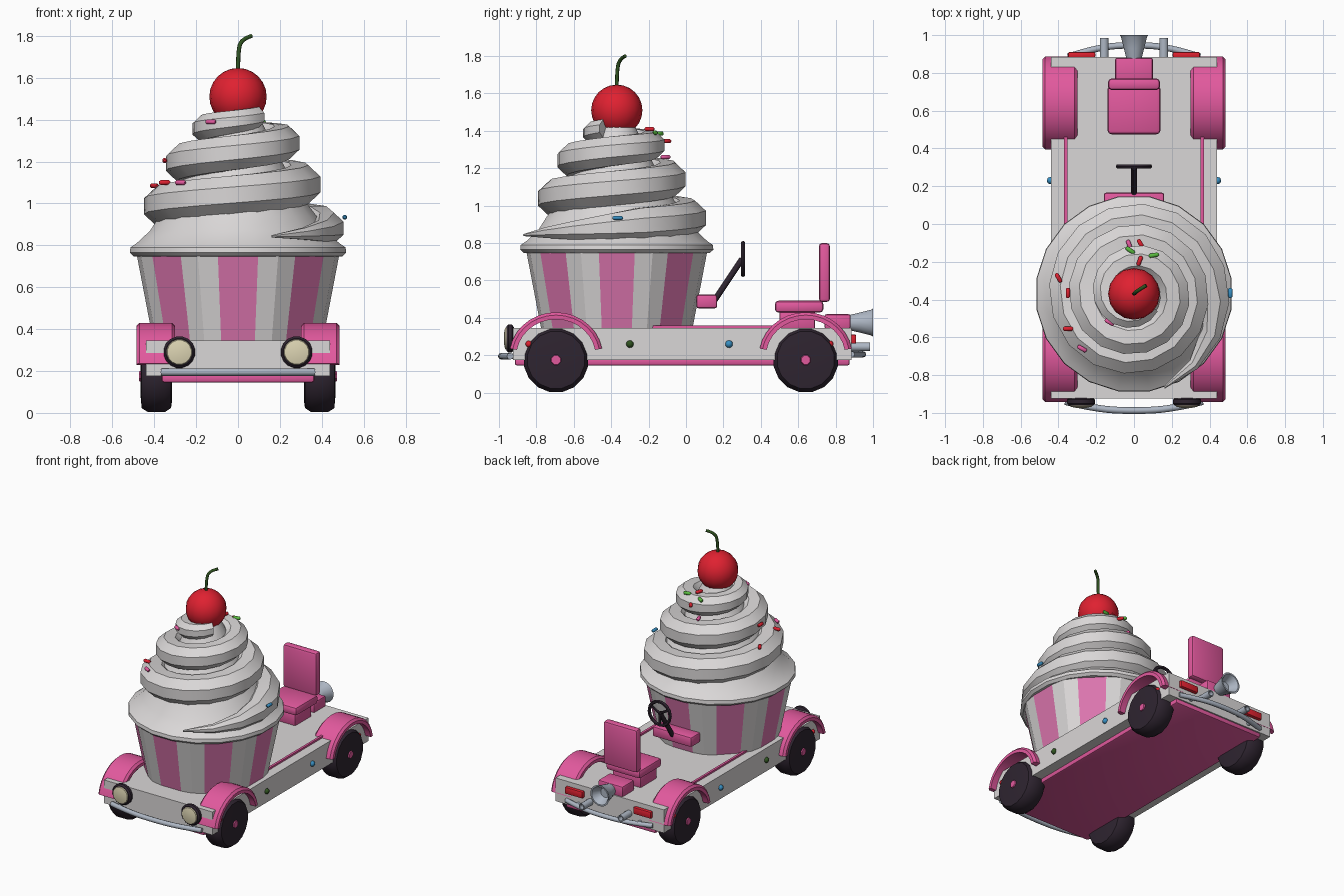
import bpy, bmesh, math
from mathutils import Vector, Matrix

cube = bpy.data.objects.get("Cube")
if cube:
    bpy.data.objects.remove(cube)


def material(name, *rgb):
    m = bpy.data.materials.new(name)
    m.use_nodes = True
    m.diffuse_color = (*rgb, 1)
    m.node_tree.nodes["Principled BSDF"].inputs["Base Color"].default_value = (*rgb, 1)
    return m


PINK = material("pink paint", .76, .10, .34)
STRIPE = material("pale pink paper", .72, .18, .43)
WHITE = material("off white", .70, .68, .68)
METAL = material("blue grey metal", .42, .47, .55)
BLACK = material("dark rubber", .028, .018, .03)
RED = material("cherry red", .74, .015, .03)
GREEN = material("stem green", .03, .09, .015)
LIME = material("lime green", .10, .50, .05)
BLUE = material("sky blue", .04, .28, .55)
LENS = material("lamp cream", .72, .66, .45)


def finish(name, bm, *mats, angle=35):
    bmesh.ops.recalc_face_normals(bm, faces=bm.faces)
    me = bpy.data.meshes.new(name)
    bm.to_mesh(me)
    bm.free()
    for m in mats:
        me.materials.append(m)
    ob = bpy.data.objects.new(name, me)
    bpy.context.collection.objects.link(ob)
    bpy.ops.object.select_all(action='DESELECT')
    ob.select_set(True)
    bpy.context.view_layer.objects.active = ob
    bpy.ops.object.shade_smooth_by_angle(angle=math.radians(angle))
    return ob


def skin(bm, rings):
    """Join closed rings of points and cap both ends."""
    vs = [[bm.verts.new(p) for p in ring] for ring in rings]
    n = len(vs[0])
    for a, b in zip(vs, vs[1:]):
        for i in range(n):
            bm.faces.new((a[i], a[(i + 1) % n], b[(i + 1) % n], b[i]))
    bm.faces.new(vs[0])
    bm.faces.new(vs[-1])


def box(name, mat, x, y, z, bevel=0.0):
    """Box from (low, high) pairs."""
    bm = bmesh.new()
    bmesh.ops.create_cube(bm, size=1)
    for v in bm.verts:
        v.co = [lo + (hi - lo) * (c + .5) for c, (lo, hi) in zip(v.co, (x, y, z))]
    if bevel:
        bmesh.ops.bevel(bm, geom=bm.edges[:], offset=bevel, segments=2, profile=.5, affect='EDGES')
    return finish(name, bm, mat)


def lathe(name, mat, origin, axis, profile, sides=16, angle=35):
    """Spin (radius, height) pairs about an axis."""
    rot = Vector(axis).to_track_quat('Z', 'Y').to_matrix()
    bm = bmesh.new()
    turns = [math.tau * (i + .5) / sides for i in range(sides)]
    skin(bm, [[Vector(origin) + rot @ Vector((r * math.cos(a), r * math.sin(a), h))
               for a in turns] for r, h in profile])
    return finish(name, bm, mat, angle=angle)


def rod(name, mat, a, b, r, sides=10):
    d = Vector(b) - Vector(a)
    return lathe(name, mat, a, d, [(r, 0), (r, d.length)], sides, 50)


def ball(name, mat, at, r, u=8, v=6):
    bm = bmesh.new()
    bmesh.ops.create_uvsphere(bm, u_segments=u, v_segments=v, radius=r,
                              matrix=Matrix.Translation(at))
    return finish(name, bm, mat, angle=50)


def pipe(name, mat, points, r):
    """Round bar along a smooth path."""
    cu = bpy.data.curves.new(name, 'CURVE')
    cu.dimensions = '3D'
    cu.bevel_depth, cu.bevel_resolution, cu.use_fill_caps = r, 2, True
    sp = cu.splines.new('NURBS')
    sp.points.add(len(points) - 1)
    for p, co in zip(sp.points, points):
        p.co = (*co, 1)
    sp.use_endpoint_u, sp.order_u, sp.resolution_u = True, 3, 6
    cu.materials.append(mat)
    ob = bpy.data.objects.new(name, cu)
    bpy.context.collection.objects.link(ob)
    return ob


# Chassis
box("chassis", WHITE, (-.44, .44), (-.925, .885), (.175, .345))
box("underside", PINK, (-.365, .365), (-.915, .875), (.145, .19), .012)

# Wheels, fenders, lamps and side trim, mirrored left and right
for s, side in ((1, "left"), (-1, "right")):
    for y, end in ((-.695, "front"), (.64, "rear")):
        tag = f"{end}_{side}"
        lathe(f"wheel_{tag}", BLACK, (s * .315, y, .175), (s, 0, 0),
              [(.12, 0), (.155, .005), (.175, .035), (.175, .115), (.155, .145), (.1, .15)])
        lathe(f"hub_{tag}", PINK, (s * .46, y, .175), (s, 0, 0), [(.03, 0), (.025, .012)], 8)
        bm = bmesh.new()
        rings = []
        for i in range(15):
            a = math.radians(10 + 160 * i / 14)
            rings.append([(s * x, y + q * math.cos(a), .195 + (q - .015) * math.sin(a))
                          for x, q in ((.3, .212), (.485, .212), (.485, .235),
                                       (.47, .25), (.315, .25), (.3, .235))])
        skin(bm, rings)
        finish(f"fender_{tag}", bm, PINK)
        ball(f"fender_stud_{tag}", RED, (s * .44, y + (-.145 if y < 0 else .13), .26), .018)
    ball(f"green_stud_{side}", GREEN, (s * .442, -.30, .26), .02)
    ball(f"blue_stud_{side}", BLUE, (s * .442, .23, .26), .02)
    x0, x1 = sorted((s * .353, s * .37))
    box(f"deck_trim_{side}", PINK, (x0, x1), (-.3, .46), (.34, .358))
    lathe(f"headlight_rim_{side}", BLACK, (s * .28, -.92, .29), (0, -1, 0),
          [(.06, 0), (.076, .01), (.076, .03), (.066, .04)])
    lathe(f"headlight_lens_{side}", LENS, (s * .28, -.955, .29), (0, -1, 0),
          [(.064, 0), (.058, .012), (.03, .018)])
    x0, x1 = sorted((s * .205, s * .35))
    box(f"tail_light_{side}", RED, (x0, x1), (.88, .91), (.262, .312), .008)
    lathe(f"exhaust_{side}", METAL, (s * .158, .84, .245), (0, 1, 0),
          [(.024, 0), (.024, .145), (.017, .145), (.017, .11)], 12)
    rod(f"bumper_bracket_front_{side}", METAL, (s * .3, -.9, .195), (s * .3, -.96, .195), .015)
    rod(f"bumper_bracket_rear_{side}", METAL, (s * .25, .87, .205), (s * .25, .925, .205), .014)

pipe("front_bumper", METAL, [(-.365, -.94, .195), (-.2, -.98, .195), (0, -.99, .195),
                             (.2, -.98, .195), (.365, -.94, .195)], .018)
pipe("rear_bumper", METAL, [(-.35, .885, .205), (-.2, .935, .205), (0, .95, .205),
                            (.2, .935, .205), (.35, .885, .205)], .017)

# Rear horn, engine box and seat
lathe("rear_horn", METAL, (0, .85, .375), (0, 1, 0),
      [(.035, 0), (.055, .08), (.07, .14), (.077, .15), (.066, .15), (.035, .09)])
box("engine_box", PINK, (-.1, .1), (.74, .88), (.34, .42), .012)
box("seat_riser", PINK, (-.115, .115), (.5, .69), (.34, .435), .01)
box("seat_cushion", PINK, (-.14, .14), (.475, .735), (.428, .492), .02)
box("seat_back", PINK, (-.137, .137), (.71, .77), (.485, .8), .018)

# Dashboard and steering
box("dashboard", PINK, (-.16, .16), (.055, .167), (.45, .525), .015)
rod("steering_column", BLACK, (0, .15, .49), (0, .3, .715), .016)
bpy.ops.mesh.primitive_torus_add(location=(0, .305, .715), rotation=(math.pi / 2, 0, 0),
                                 major_radius=.085, minor_radius=.012,
                                 major_segments=16, minor_segments=6)
rim = bpy.context.object
rim.name = "steering_wheel"
rim.data.materials.append(BLACK)
bpy.ops.object.shade_smooth_by_angle()
for k in range(3):
    a = math.tau * k / 3 - math.pi / 2
    rod(f"steering_spoke_{k}", BLACK, (0, .305, .715),
        (.085 * math.cos(a), .305, .715 + .085 * math.sin(a)), .009, 6)

# Pleated paper cup: flat pink panels alternate with creased white ones
CY = -.37
step = math.tau / 16
outline = []
for k in range(16):
    outline.append(((k - .5) * step, 1))
    if k % 2:
        outline.append((k * step, 1.02))
bm = bmesh.new()
skin(bm, [[(r * f * math.cos(a), CY + r * f * math.sin(a), z) for a, f in outline]
          for r, z in ((.412, .34), (.495, .765))])
for f in bm.faces:
    if len(f.verts) == 4:
        c = f.calc_center_median()
        k = round(math.atan2(c.y - CY, c.x) / step)
        f.material_index = k % 2
finish("paper_cup", bm, STRIPE, WHITE, angle=5)

# Frosting base and core
lathe("frosting_base", WHITE, (0, CY, 0), (0, 0, 1),
      [(.44, .745), (.505, .748), (.523, .765), (.52, .79), (.49, .81), (.425, .87),
       (.38, .94), (.31, 1.03), (.2, 1.22), (.1, 1.42)], 20, 40)


# Frosting swirl winding up the core
def stage(t, vals):
    i = min(max(int(t), 0), 2)
    return vals[i] + (vals[i + 1] - vals[i]) * (t - i)


bm = bmesh.new()
rings = []
for i in range(51):
    t = -.2 + 3.1 * i / 50
    grow = min(1, .06 + (t + .2) / .25)
    size = stage(t, (.1, .1, .085, .05)) * grow
    mid = stage(t, (.505, .395, .295, .14)) - size
    z = stage(t, (.885, 1.095, 1.295, 1.425))
    a = math.tau * t
    ring = []
    for k in range(8):
        b = math.tau * (k + .5) / 8
        rr = mid + size * 1.08 * math.cos(b)
        ring.append((rr * math.cos(a), CY + rr * math.sin(a), z + size * math.sin(b)))
    rings.append(ring)
skin(bm, rings)
finish("frosting_swirl", bm, WHITE)

# Cherry and stem
ball("cherry", RED, (0, CY, 1.51), .137, 16, 12)
pipe("cherry_stem", GREEN, [(0, CY, 1.62), (0, CY, 1.72), (.015, -.355, 1.785),
                            (.065, -.325, 1.8)], .01)

# Sprinkles: colour, place and heading in degrees
sprinkles = [(RED, -.4, -.285, 1.085, 120), (RED, -.35, -.365, 1.205, 90),
             (RED, -.35, -.555, 1.1, 0), (PINK, -.275, -.66, 1.1, 150),
             (PINK, -.13, -.52, 1.39, 150), (LIME, -.02, -.14, 1.385, 145),
             (LIME, .105, -.165, 1.39, 10), (RED, .03, -.195, 1.41, 70),
             (RED, .035, -.105, 1.345, 120), (PINK, -.025, -.11, 1.26, 110),
             (BLUE, .51, -.365, .935, 90)]
for n, (mat, x, y, z, deg) in enumerate(sprinkles):
    d = Vector((math.cos(math.radians(deg)), math.sin(math.radians(deg)), 0))
    lathe(f"sprinkle_{n}", mat, Vector((x, y, z)) - d * .027, d,
          [(.006, 0), (.012, .007), (.012, .047), (.006, .054)], 8, 50)
